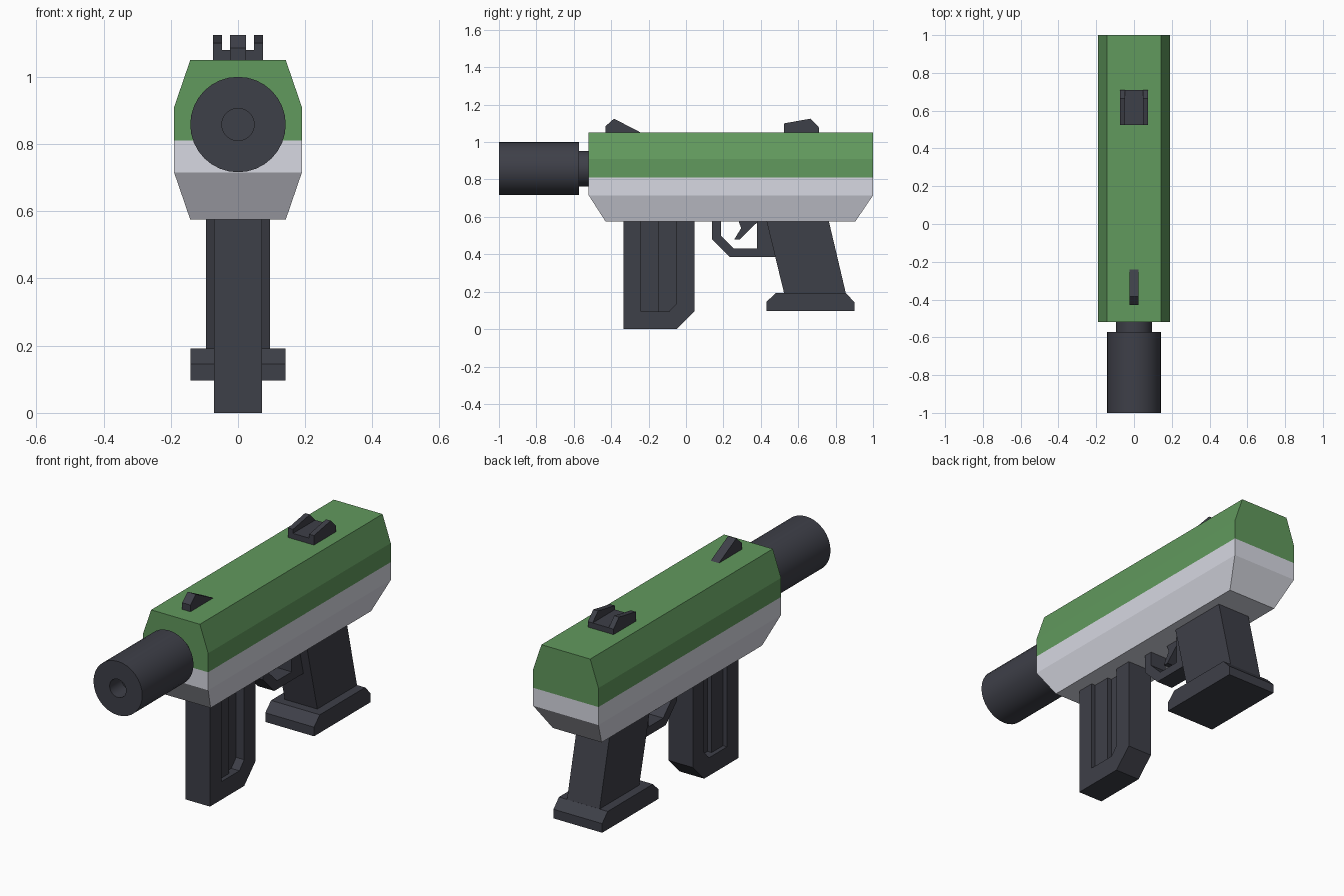
import bpy, bmesh, math

if "Cube" in bpy.data.objects:
    bpy.data.objects.remove(bpy.data.objects["Cube"])


def material(name, rgb):
    m = bpy.data.materials.new(name)
    m.diffuse_color = (*rgb, 1)
    m.use_nodes = True
    m.node_tree.nodes["Principled BSDF"].inputs["Base Color"].default_value = m.diffuse_color
    return m


DARK = material("dark_polymer", (0.048, 0.05, 0.065))
GREEN = material("green_shell", (0.12, 0.32, 0.11))
LIGHT = material("light_shell", (0.68, 0.69, 0.76))


def finish(name, bm, mat):
    bmesh.ops.recalc_face_normals(bm, faces=bm.faces)
    me = bpy.data.meshes.new(name)
    bm.to_mesh(me)
    bm.free()
    ob = bpy.data.objects.new(name, me)
    bpy.context.collection.objects.link(ob)
    me.materials.append(mat)
    return ob


def prism(name, profile, x0, x1, mat=DARK):
    """Extrude a (y, z) side profile from x0 to x1."""
    bm = bmesh.new()
    face = bm.faces.new([bm.verts.new((x0, y, z)) for y, z in profile])
    ext = bmesh.ops.extrude_face_region(bm, geom=[face])
    verts = [v for v in ext["geom"] if isinstance(v, bmesh.types.BMVert)]
    bmesh.ops.translate(bm, verts=verts, vec=(x1 - x0, 0, 0))
    return finish(name, bm, mat)


def loft(name, rings, mat):
    """Stack rectangles given as (z, half width, y front, y back)."""
    bm = bmesh.new()
    loops = [[bm.verts.new(p) for p in ((-w, a, z), (w, a, z), (w, b, z), (-w, b, z))]
             for z, w, a, b in rings]
    bm.faces.new(loops[0])
    bm.faces.new(loops[-1])
    for lo, hi in zip(loops, loops[1:]):
        for i in range(4):
            j = (i + 1) % 4
            bm.faces.new((lo[i], lo[j], hi[j], hi[i]))
    return finish(name, bm, mat)


# Body: green slide above, light frame below
loft("upper_shell", [(0.81, 0.19, -0.52, 1), (0.91, 0.19, -0.52, 1),
                     (1.05, 0.142, -0.52, 1)], GREEN)
loft("lower_shell", [(0.575, 0.142, -0.43, 0.905), (0.715, 0.19, -0.52, 1),
                     (0.81, 0.19, -0.52, 1)], LIGHT)

# Barrel: neck, thick muzzle and bore as one turned profile
bm = bmesh.new()
turned = [(0, -0.9), (0.048, -0.9), (0.048, -1), (0.142, -1),
          (0.142, -0.573), (0.095, -0.573), (0.095, -0.5), (0, -0.5)]
pts = [bm.verts.new((r, y, 0.858)) for r, y in turned]
edges = [bm.edges.new(e) for e in zip(pts, pts[1:])]
bmesh.ops.spin(bm, geom=pts + edges, cent=(0, 0, 0.858), axis=(0, 1, 0),
               angle=math.tau, steps=32, use_merge=True)
bmesh.ops.remove_doubles(bm, verts=bm.verts, dist=1e-4)
barrel = finish("barrel", bm, DARK)
bpy.context.view_layer.objects.active = barrel
barrel.select_set(True)
bpy.ops.object.shade_smooth_by_angle(angle=math.radians(30))

# Magazine with a two-step recess on each side
magazine = prism("magazine", [(-0.335, 0), (-0.05, 0), (0.045, 0.095),
                              (0.045, 0.58), (-0.335, 0.58)], -0.071, 0.071)
shallow = [(-0.24, 0.095), (-0.14, 0.095), (-0.14, 0.7), (-0.24, 0.7)]
deep = [(-0.145, 0.095), (-0.09, 0.095), (-0.05, 0.138), (-0.05, 0.7), (-0.145, 0.7)]
for side in (-1, 1):
    for label, profile, floor in (("shallow", shallow, 0.048), ("deep", deep, 0.024)):
        cutter = prism(f"recess_cutter_{label}", profile, side * floor, side * 0.12)
        cutter.hide_render = True
        cutter.hide_viewport = True
        mod = magazine.modifiers.new("recess", 'BOOLEAN')
        mod.object = cutter
        mod.operation = 'DIFFERENCE'
        mod.solver = 'EXACT'

# Grip and its flared base
prism("grip", [(0.43, 0.58), (0.525, 0.19), (0.855, 0.19), (0.763, 0.58)], -0.095, 0.095)
prism("grip_base", [(0.43, 0.097), (0.9, 0.097), (0.9, 0.145), (0.855, 0.192),
                    (0.478, 0.192), (0.43, 0.145)], -0.142, 0.142)

# Trigger guard and trigger
prism("trigger_guard", [(0.14, 0.58), (0.14, 0.48), (0.235, 0.385), (0.52, 0.385),
                        (0.48, 0.58), (0.38, 0.58), (0.38, 0.43), (0.257, 0.43),
                        (0.187, 0.5), (0.187, 0.58)], -0.047, 0.047)
prism("trigger", [(0.28, 0.58), (0.295, 0.54), (0.257, 0.478), (0.285, 0.478),
                  (0.385, 0.575), (0.385, 0.58)], -0.024, 0.024)

# Sights
prism("front_sight", [(-0.43, 1.05), (-0.43, 1.085), (-0.385, 1.125), (-0.24, 1.05)],
      -0.024, 0.024)
prism("rear_sight_base", [(0.525, 1.05), (0.71, 1.05), (0.71, 1.079), (0.525, 1.079)],
      -0.047, 0.047)
for side in (-1, 1):
    prism("rear_sight_post", [(0.525, 1.05), (0.525, 1.1), (0.665, 1.125),
                              (0.71, 1.079), (0.71, 1.05)], side * 0.047, side * 0.075)
